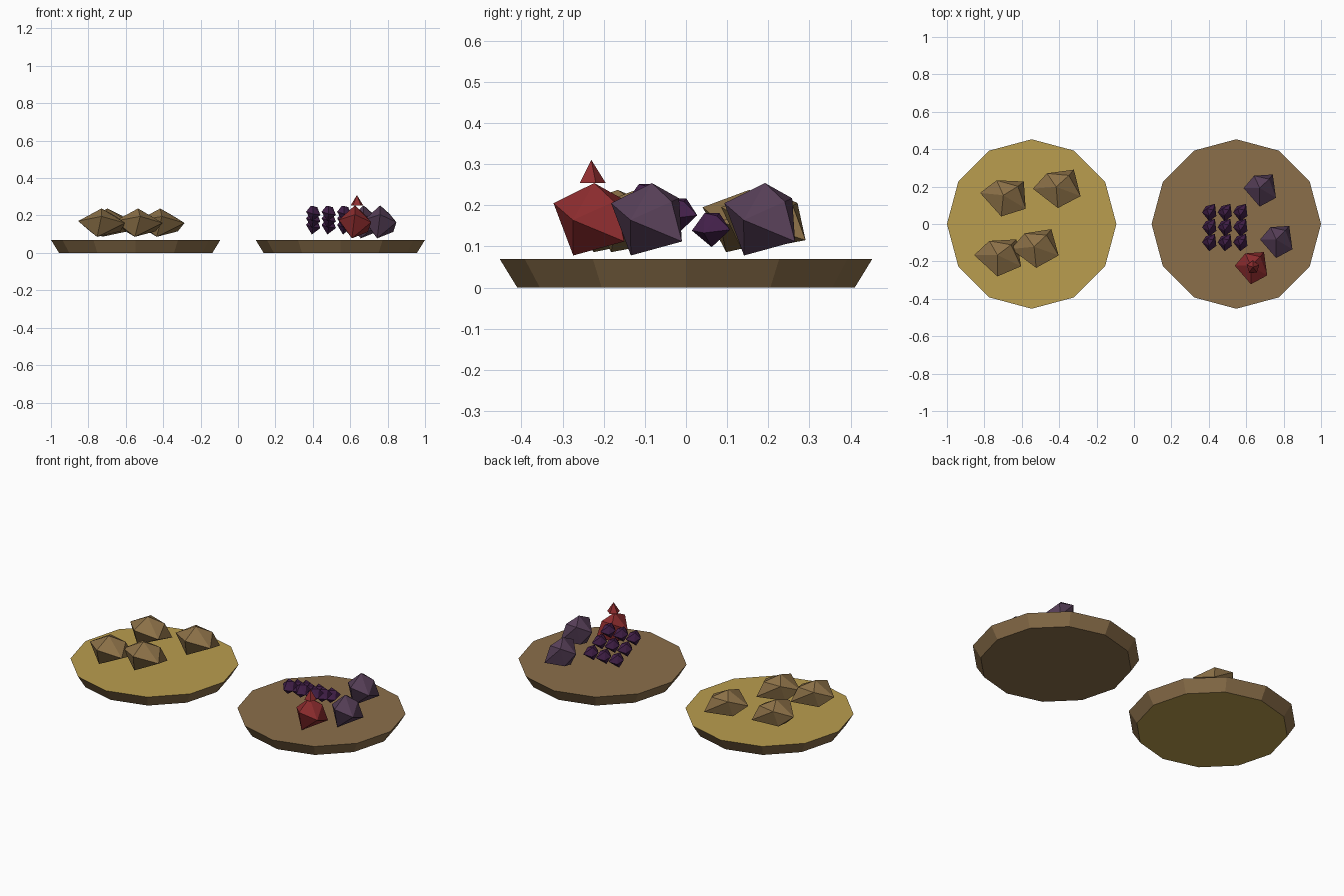
import bpy, bmesh
from mathutils import Matrix, Vector, Euler

cube = bpy.data.objects.get("Cube")
if cube:
    bpy.data.objects.remove(cube, do_unlink=True)


def material(name, hex_code):
    srgb = [int(hex_code[i:i + 2], 16) / 255 for i in (0, 2, 4)]
    lin = [c / 12.92 if c < 0.04 else ((c + 0.055) / 1.055) ** 2.4 for c in srgb]
    mat = bpy.data.materials.new(name)
    mat.use_nodes = True
    mat.diffuse_color = (*lin, 1)
    mat.node_tree.nodes["Principled BSDF"].inputs["Base Color"].default_value = (*lin, 1)
    return mat


WOOD = material("wood brown", "8B6F4A")
STRAW = material("straw gold", "BA9D4E")
POTATO = material("potato tan", "8F7349")
PLUM = material("plum purple", "584059")
GRAPE = material("grape violet", "43204A")
RED = material("berry red", "8F2D2F")


def finish(name, bm, mats):
    bmesh.ops.recalc_face_normals(bm, faces=bm.faces)
    mesh = bpy.data.meshes.new(name)
    bm.to_mesh(mesh)
    bm.free()
    for mat in mats:
        mesh.materials.append(mat)
    obj = bpy.data.objects.new(name, mesh)
    bpy.context.collection.objects.link(obj)
    return obj


def tapered(name, center, sides, r_low, r_high, height, mats):
    bm = bmesh.new()
    bmesh.ops.create_cone(bm, cap_ends=True, segments=sides, radius1=r_low,
                          radius2=r_high, depth=height)
    bmesh.ops.remove_doubles(bm, verts=bm.verts, dist=0.0001)
    bmesh.ops.translate(bm, verts=bm.verts, vec=center)
    bm.normal_update()
    # flat caps take the last colour, the slanted wall the first
    for face in bm.faces:
        if abs(face.normal.z) > 0.95:
            face.material_index = len(mats) - 1
    return finish(name, bm, mats)


# Irregular faceted lump shared by all the food
LUMP = [(0, -.087, .041), (0, .012, .09), (-.03, .078, .053), (.07, .085, -.052),
        (-.016, -.039, -.086), (.087, -.04, 0), (-.086, .012, .012),
        (-.04, .055, -.055), (.05, .06, .045)]


def lump(name, center, scale, turn, mat):
    bm = bmesh.new()
    move = Matrix.LocRotScale(Vector(center), Euler(turn), Vector(scale))
    for point in LUMP:
        bm.verts.new(move @ Vector(point))
    bmesh.ops.convex_hull(bm, input=bm.verts)
    return finish(name, bm, [mat])


# Plates
tapered("potato_plate", (-.547, 0, .035), 12, .41, .453, .07, [WOOD, STRAW])
tapered("fruit_plate", (.547, 0, .035), 12, .41, .453, .07, [WOOD])

# Potatoes
for i, (x, y, turn) in enumerate([(-.70, .14, -.1), (-.415, .185, .08),
                                  (-.73, -.18, 0), (-.533, -.135, .1)]):
    lump(f"potato_{i + 1}", (x, y, .16), (1.45, 1.15, .86), (0, 0, turn), POTATO)

# Plums
lump("plum_front", (.76, -.095, .164), (1, 1, 1), (0, 0, 0), PLUM)
lump("plum_back", (.672, .18, .164), (1, 1, 1), (0, 0, 0), PLUM)

# Red fruit with its pointed crown
lump("red_fruit", (.625, -.235, .164), (1, 1, 1), (0, 0, 0), RED)
tapered("red_crown", (.636, -.23, .282), 5, .035, 0, .056, [RED])

# Grapes in a sloping three by three cluster
for row in range(3):
    for col in range(3):
        lump(f"grape_{row + 1}_{col + 1}",
             (.402 + .083 * col, .06 - .08 * row, .142 + .035 * row),
             (.44, .48, .46), (.5, 0, 0), GRAPE)
